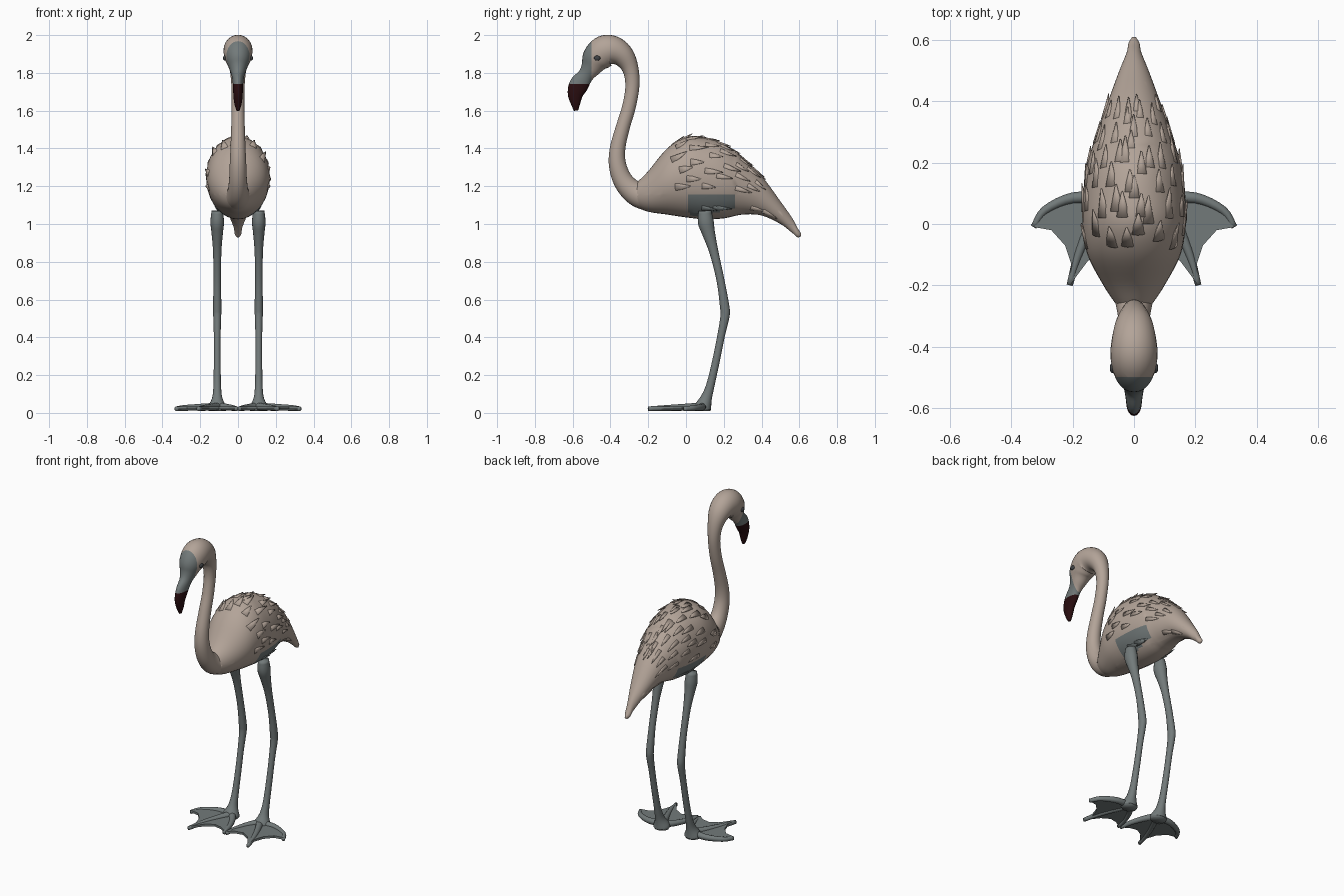
import bpy, bmesh, math, random
from mathutils import Vector, Matrix

random.seed(4)
cube = bpy.data.objects.get("Cube")
if cube:
    bpy.data.objects.remove(cube, do_unlink=True)


def material(name, rgb):
    mat = bpy.data.materials.new(name)
    mat.use_nodes = True
    mat.diffuse_color = (*rgb, 1)
    mat.node_tree.nodes["Principled BSDF"].inputs["Base Color"].default_value = (*rgb, 1)
    return mat


PLUMAGE = material("plumage_beige", (.45, .37, .315))
GREY = material("skin_grey", (.17, .195, .195))
BILL = material("bill_dark_red", (.022, .004, .005))
EYE = material("eye_dark", (.05, .055, .06))
X, Z = Vector((1, 0, 0)), Vector((0, 0, 1))


def finish(name, bm, mats, rule=None):
    """Turn a bmesh into a smooth shaded object, coloured by a rule on face centres."""
    bmesh.ops.recalc_face_normals(bm, faces=bm.faces)
    for face in bm.faces:
        face.smooth = True
        if rule:
            face.material_index = rule(face.calc_center_median())
    mesh = bpy.data.meshes.new(name)
    bm.to_mesh(mesh)
    bm.free()
    for mat in mats:
        mesh.materials.append(mat)
    obj = bpy.data.objects.new(name, mesh)
    bpy.context.collection.objects.link(obj)
    return obj


def spline(points, steps):
    """Catmull-Rom samples through points of any dimension."""
    pts = [Vector(p) for p in points]
    pts = [pts[0] * 2 - pts[1]] + pts + [pts[-1] * 2 - pts[-2]]
    out = []
    for a, b, c, d in zip(pts, pts[1:], pts[2:], pts[3:]):
        for i in range(steps):
            t = i / steps
            out.append((b * 2 + (c - a) * t + (a * 2 - b * 5 + c * 4 - d) * t ** 2
                        + (b * 3 - a - c * 3 + d) * t ** 3) / 2)
    return out + [pts[-2]]


def loft(bm, points, steps=4, sides=24, upright=False):
    """Skin elliptical rings along a path of (x, y, z, half width, half height)."""
    samples = spline(points, steps)
    rings = []
    for i, s in enumerate(samples):
        ahead, behind = samples[min(i + 1, len(samples) - 1)], samples[max(i - 1, 0)]
        tangent = (Vector(ahead[:3]) - Vector(behind[:3])).normalized()
        side = Z.cross(tangent).normalized() if upright else X
        normal = Z if upright else tangent.cross(X).normalized()
        w, h = max(s[3], .003), max(s[4], .003)
        ring = []
        for k in range(sides):
            a = math.tau * k / sides
            ring.append(bm.verts.new(Vector(s[:3]) + side * w * math.cos(a) + normal * h * math.sin(a)))
        rings.append(ring)
    for r, q in zip(rings, rings[1:]):
        for k in range(sides):
            n = (k + 1) % sides
            bm.faces.new((r[k], r[n], q[n], q[k]))
    bm.faces.new(rings[0])
    bm.faces.new(rings[-1])
    return samples


def cut(bm, axis, value):
    """Add an edge loop on an axis aligned plane, for a crisp colour border."""
    normal = Vector([float(i == axis) for i in range(3)])
    bmesh.ops.bisect_plane(bm, geom=bm.verts[:] + bm.edges[:] + bm.faces[:],
                           plane_co=normal * value, plane_no=normal)


# Body and tail: (y, bottom, top, half width)
profile = [(-.31, 1.12, 1.17, .02), (-.26, 1.09, 1.22, .06), (-.2, 1.065, 1.28, .1),
           (-.1, 1.05, 1.4, .152), (0, 1.035, 1.46, .168), (.1, 1.025, 1.455, .166),
           (.2, 1.03, 1.425, .152), (.3, 1.05, 1.35, .12), (.4, 1.045, 1.255, .085),
           (.5, 1, 1.12, .048), (.56, .955, 1.035, .024), (.59, .93, .98, .018), (.61, .935, .95, .006)]
bm = bmesh.new()
body_rings = loft(bm, [(0, y, (lo + hi) / 2, w, (hi - lo) / 2) for y, lo, hi, w in profile],
                  steps=5, sides=36, upright=True)
for axis, value in ((2, 1.155), (2, 1.06), (1, .01), (1, .26)):
    cut(bm, axis, value)


def body_colour(c):
    return int(.01 < c.y < .26 and 1.06 - .2 * (.15 - c.y) < c.z < 1.155 and abs(c.x) > .07)


finish("body", bm, [PLUMAGE, GREY], body_colour)


# Feather tufts lying back along the body, mirrored
def add_feather(bm, y, degrees, sx, length, width):
    i = min(range(1, len(body_rings) - 1), key=lambda k: abs(body_rings[k].y - y))
    a = math.radians(degrees)

    def on_body(ring):
        return Vector((sx * ring[3] * math.cos(a), ring[1], ring[2] + ring[4] * math.sin(a)))

    p = on_body(body_rings[i])
    back = (on_body(body_rings[i + 1]) - on_body(body_rings[i - 1])).normalized()
    out = Vector((sx * math.cos(a), 0, math.sin(a)))
    out = (out - back * out.dot(back)).normalized()
    direction = (back + out * .16).normalized()
    side = direction.cross(out).normalized()
    basis = Matrix((side, direction.cross(side), direction)).transposed().to_4x4()
    place = Matrix.Translation(p - out * .006 + direction * length * .3) @ basis
    bmesh.ops.create_cone(bm, cap_ends=True, segments=10, radius1=1, radius2=.1, depth=1,
                          matrix=place @ Matrix.Diagonal((width, .012, length, 1)))


bm = bmesh.new()
for sx in (-1, 1):
    for row in range(6):
        for angle in range(-10, 90, 24):
            add_feather(bm, -.04 + row * .08 + random.uniform(-.02, .02),
                        angle + 12 * (row % 2) + random.uniform(-5, 5), sx,
                        random.uniform(.07, .1), .026 - row * .002)
    for y in (.36, .42):
        add_feather(bm, y, -50, sx, .09, .02)
finish("feather_tufts", bm, [PLUMAGE])

# Ragged grey feathers under each flank
bm = bmesh.new()
for sx in (-1, 1):
    for y in (.1, .15, .19):
        add_feather(bm, y, -48, sx, .08, .022)
finish("flank_feathers", bm, [GREY])

# Neck, head and bill in one sweep: (y, z, half width, half depth)
sweep = [(-.1, 1.17, .085, .1), (-.2, 1.15, .075, .08), (-.27, 1.165, .058, .064),
         (-.33, 1.225, .048, .053), (-.362, 1.31, .044, .046), (-.362, 1.4, .04, .041),
         (-.335, 1.51, .036, .037), (-.302, 1.62, .034, .036), (-.284, 1.73, .035, .037),
         (-.294, 1.82, .044, .043), (-.33, 1.885, .062, .06), (-.38, 1.917, .073, .076),
         (-.43, 1.914, .077, .085), (-.475, 1.875, .068, .077), (-.503, 1.828, .048, .055),
         (-.53, 1.788, .034, .042), (-.566, 1.738, .027, .051), (-.585, 1.69, .025, .042),
         (-.585, 1.64, .02, .026), (-.582, 1.6, .008, .011)]
bm = bmesh.new()
loft(bm, [(0, *p) for p in sweep], steps=5)
cut(bm, 1, -.5)
cut(bm, 2, 1.74)


def head_colour(c):
    return 0 if c.y > -.5 else 1 if c.z > 1.74 else 2


finish("neck_head_and_bill", bm, [PLUMAGE, GREY, BILL], head_colour)

# Legs, feet and eyes, mirrored
leg = [(.1, 1.07, .03, .034), (.105, 1.01, .036, .042), (.12, .95, .03, .034), (.148, .85, .022, .024),
       (.183, .7, .02, .021), (.205, .56, .022, .025), (.206, .51, .021, .024), (.186, .41, .018, .02),
       (.16, .28, .018, .02), (.13, .15, .02, .022), (.108, .08, .027, .03), (.09, .03, .05, .045),
       (.088, .01, .045, .04)]
toes = {"outer": [(.1, .08), (.2, .085), (.29, .045), (.328, -.01)],
        "middle": [(.1, .08), (.145, -.01), (.185, -.11), (.21, -.2)],
        "inner": [(.1, .08), (.06, .03), (.025, -.05), (.008, -.13)]}
notches = [[(.27, -.02), (.225, -.07), (.205, -.13)], [(.15, -.12), (.1, -.09), (.05, -.1)]]
for sx, label in ((1, "left"), (-1, "right")):
    bm = bmesh.new()
    loft(bm, [(sx * .11, *p) for p in leg], sides=16)
    finish(label + "_leg", bm, [GREY])

    bm = bmesh.new()
    for path in toes.values():
        loft(bm, [(sx * x, y, .034 - i * .004, .022 - i * .004, .021 - i * .003)
                  for i, (x, y) in enumerate(path)], sides=12, upright=True)
    finish(label + "_toes", bm, [GREY])

    # Webbing spans the toes with scalloped front edges
    outline = (toes["outer"] + notches[0] + toes["middle"][-1:] + notches[1]
               + toes["inner"][:0:-1])
    bm = bmesh.new()
    face = bm.faces.new([bm.verts.new((sx * x, y, .02)) for x, y in outline])
    top = bmesh.ops.extrude_face_region(bm, geom=[face])["geom"]
    bmesh.ops.translate(bm, vec=Z * .014, verts=[v for v in top if isinstance(v, bmesh.types.BMVert)])
    web = finish(label + "_foot_web", bm, [GREY])
    for poly in web.data.polygons:
        poly.use_smooth = False

    bm = bmesh.new()
    for size in (.017, .01):
        place = Matrix.Translation((sx * (.079 - size * .5), -.47, 1.878))
        bmesh.ops.create_uvsphere(bm, u_segments=16, v_segments=8, radius=size,
                                  matrix=place @ Matrix.Diagonal((.5, 1, .8, 1)))
    finish(label + "_eye", bm, [EYE])
